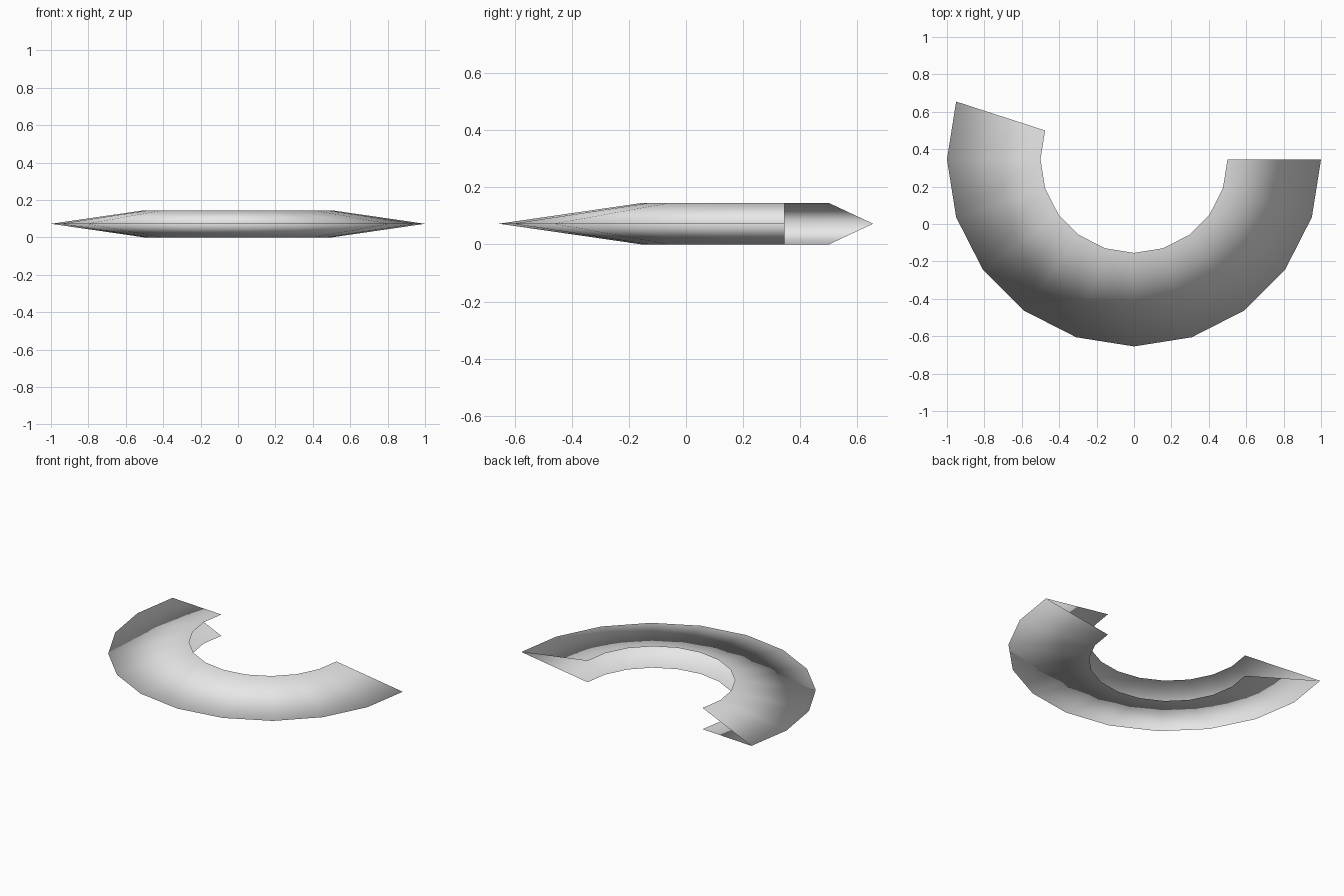
import bpy, bmesh, math
from mathutils import Vector, Matrix

# Remove the default cube
cube = bpy.data.objects.get("Cube")
if cube:
    bpy.data.objects.remove(cube, do_unlink=True)

# Single grey material
grey = bpy.data.materials.new("light_grey")
grey.use_nodes = True
colour = (0.8, 0.8, 0.8, 1.0)
grey.diffuse_color = colour
grey.node_tree.nodes["Principled BSDF"].inputs["Base Color"].default_value = colour

# Ring dimensions: a V profile, open toward the centre, swept in 18 degree steps
STEP = math.radians(18)
SEGMENTS = 11
HEIGHT = 0.145
CENTRE = Vector((0, 0.3455, 0))
PROFILE = [(0.5, HEIGHT), (1.0, HEIGHT / 2), (0.5, 0.0)]

bm = bmesh.new()
start = Matrix.Rotation(9 * STEP, 4, 'Z')
verts = [bm.verts.new(CENTRE + start @ Vector((r, 0, z))) for r, z in PROFILE]
edges = [bm.edges.new(pair) for pair in zip(verts, verts[1:])]
bmesh.ops.spin(bm, geom=verts + edges, cent=CENTRE, axis=(0, 0, 1),
               angle=SEGMENTS * STEP, steps=SEGMENTS, use_duplicate=False)

# Point the upper faces up and the lower faces down, shaded smoothly over the rim
bm.normal_update()
for face in bm.faces:
    upper = face.calc_center_median().z > HEIGHT / 2
    if (face.normal.z > 0) != upper:
        face.normal_flip()
    face.smooth = True

mesh = bpy.data.meshes.new("open_ring")
bm.to_mesh(mesh)
bm.free()
mesh.materials.append(grey)
ring = bpy.data.objects.new("open_ring", mesh)
bpy.context.collection.objects.link(ring)
